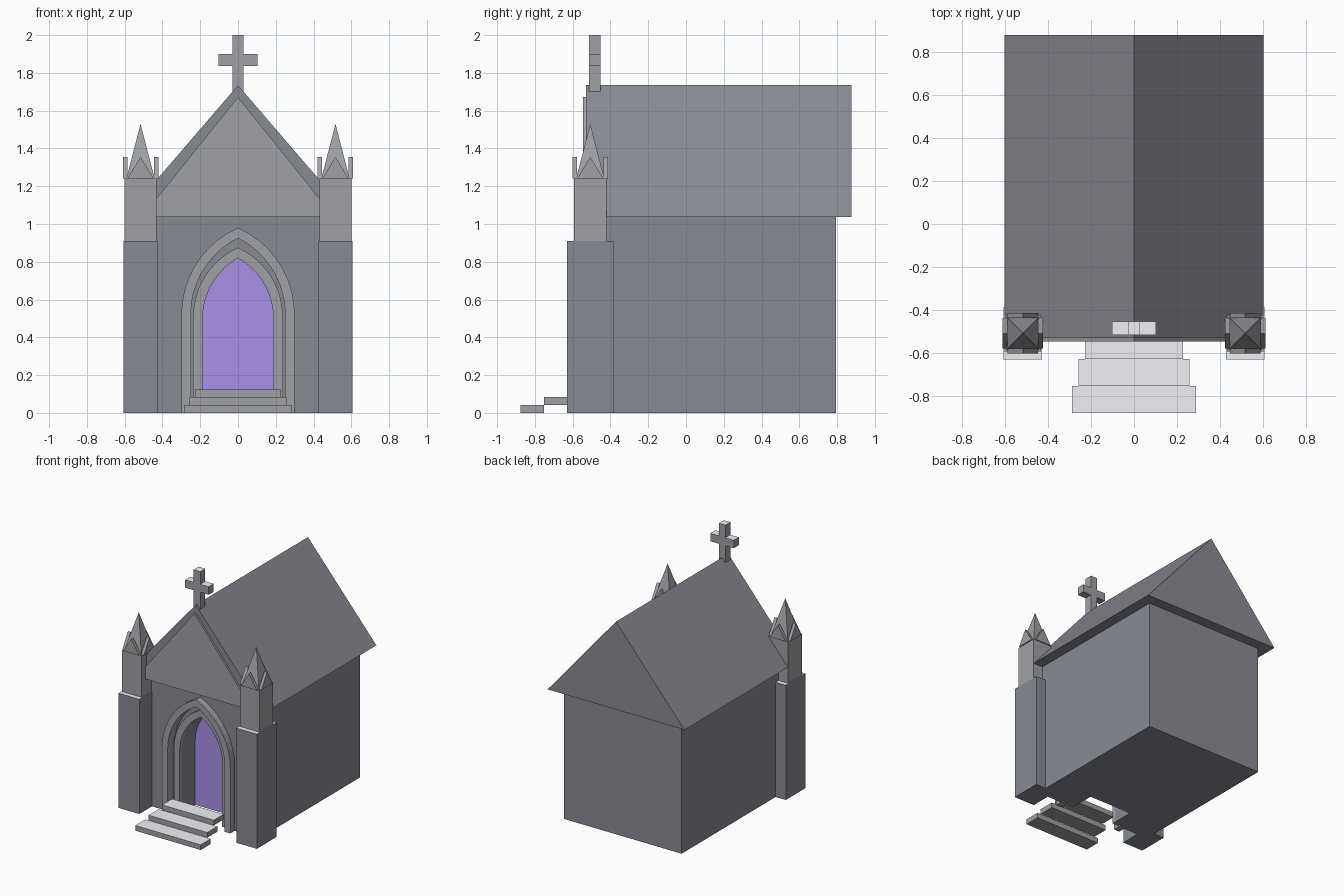
import bpy, bmesh, math
from mathutils import Matrix

if "Cube" in bpy.data.objects:
    bpy.data.objects.remove(bpy.data.objects["Cube"])


def material(name, *rgb):
    mat = bpy.data.materials.new(name)
    mat.diffuse_color = (*rgb, 1)
    mat.use_nodes = True
    mat.node_tree.nodes["Principled BSDF"].inputs["Base Color"].default_value = mat.diffuse_color
    return mat


DARK = material("dark_stone", 0.25, 0.258, 0.293)
TRIM = material("trim_stone", 0.35, 0.355, 0.375)
PALE = material("pale_ledge", 0.87, 0.88, 0.92)
PURPLE = material("door_purple", 0.40, 0.285, 0.80)


def new_object(name, bm, mat, ledges=True):
    """Finish a part; level upper faces get the pale ledge colour."""
    bmesh.ops.recalc_face_normals(bm, faces=bm.faces)
    bm.normal_update()
    for f in bm.faces:
        f.material_index = 1 if ledges and f.normal.z > 0.95 else 0
    mesh = bpy.data.meshes.new(name)
    bm.to_mesh(mesh)
    bm.free()
    mesh.materials.append(mat)
    if ledges:
        mesh.materials.append(PALE)
    ob = bpy.data.objects.new(name, mesh)
    bpy.context.collection.objects.link(ob)
    return ob


def add_box(bm, x0, x1, y0, y1, z0, z1):
    m = Matrix.Translation(((x0 + x1) / 2, (y0 + y1) / 2, (z0 + z1) / 2))
    bmesh.ops.create_cube(bm, size=1, matrix=m @ Matrix.Diagonal((x1 - x0, y1 - y0, z1 - z0, 1)))


def box(name, mat, *dims, ledges=True):
    bm = bmesh.new()
    add_box(bm, *dims)
    return new_object(name, bm, mat, ledges)


def add_prism(bm, profile, y0, y1):
    """Extrude an (x, z) outline along y; returns the new vertices."""
    front = [bm.verts.new((x, y0, z)) for x, z in profile]
    back = [bm.verts.new((x, y1, z)) for x, z in profile]
    bm.faces.new(front)
    bm.faces.new(back[::-1])
    n = len(profile)
    for i in range(n):
        j = (i + 1) % n
        bm.faces.new((front[i], back[i], back[j], front[j]))
    return front + back


def prism(name, mat, profile, y0, y1):
    bm = bmesh.new()
    add_prism(bm, profile, y0, y1)
    return new_object(name, bm, mat, False)


def arch(w, spring, apex, foot=0.0, steps=9):
    """Pointed arch outline from right foot over the apex to left foot."""
    h = apex - spring
    r = (w * w + h * h) / (2 * w)
    top = math.asin(h / r)
    right = [(w, foot)] + [(w - r + r * math.cos(top * i / steps), spring + r * math.sin(top * i / steps))
                           for i in range(steps + 1)]
    return right + [(-x, z) for x, z in right[-2::-1]]


def cut(target, profile, y0, y1):
    cutter = prism("doorway_cutter", DARK, profile, y0, y1)
    cutter.hide_render = True
    cutter.hide_viewport = True
    mod = target.modifiers.new("doorway", "BOOLEAN")
    mod.operation = "DIFFERENCE"
    mod.solver = "EXACT"
    mod.object = cutter


# Walls with a stepped pointed doorway
body = box("chapel_body", DARK, -0.517, 0.517, -0.47, 0.793, 0, 1.037, ledges=False)
cut(body, arch(0.25, 0.52, 0.925, -0.1), -0.7, -0.44)
cut(body, arch(0.187, 0.5, 0.82, -0.1), -0.7, -0.255)

# Door mouldings
prism("outer_door_arch", TRIM, arch(0.30, 0.52, 0.98) + arch(0.25, 0.52, 0.925)[::-1], -0.525, -0.45)
prism("inner_door_arch", TRIM, arch(0.237, 0.51, 0.875) + arch(0.187, 0.5, 0.82)[::-1], -0.465, -0.43)

# Purple door
prism("door", PURPLE, arch(0.187, 0.5, 0.82), -0.27, -0.255)

# Roof and raised front gable
prism("roof", DARK, [(-0.6, 1.037), (0.6, 1.037), (0, 1.735)], -0.53, 0.877)
prism("front_gable", TRIM, [(-0.51, 1.037), (0.51, 1.037), (0, 1.672)], -0.545, -0.52)

# Steps
for i in range(3):
    w, y, z = 0.287 - 0.03 * i, -0.877 + 0.125 * i, 0.042 * i
    box(f"step_{i + 1}", TRIM, -w, w, y, y + 0.125, z, z + 0.041)

# Ridge cross
bm = bmesh.new()
add_box(bm, -0.029, 0.029, -0.514, -0.452, 1.70, 2.0)
add_box(bm, -0.103, 0.103, -0.514, -0.452, 1.837, 1.9)
new_object("cross", bm, TRIM)

# Corner buttresses with pinnacles
for side, cx in (("left", -0.516), ("right", 0.516)):
    cy = -0.507
    box(f"{side}_buttress", DARK, cx - 0.09, cx + 0.09, cy - 0.122, cy + 0.122, 0, 0.91)
    h = 0.0855
    box(f"{side}_pinnacle_shaft", TRIM, cx - h, cx + h, cy - h, cy + h, 0.91, 1.24, ledges=False)

    bm = bmesh.new()
    bmesh.ops.create_cone(bm, cap_ends=True, segments=4, radius1=0.075 * math.sqrt(2), radius2=0, depth=0.29,
                          matrix=Matrix.Translation((cx, cy, 1.385)) @ Matrix.Rotation(math.pi / 4, 4, "Z"))
    new_object(f"{side}_spire", bm, TRIM, False)

    # Small gables on the four faces of the spire
    bm = bmesh.new()
    for k in range(4):
        verts = add_prism(bm, [(-0.07, 1.24), (0.07, 1.24), (0, 1.355)], -0.094, -0.07)
        bmesh.ops.rotate(bm, verts=verts, matrix=Matrix.Rotation(k * math.pi / 2, 3, "Z"))
    bmesh.ops.translate(bm, verts=bm.verts, vec=(cx, cy, 0))
    new_object(f"{side}_gablets", bm, TRIM, False)
